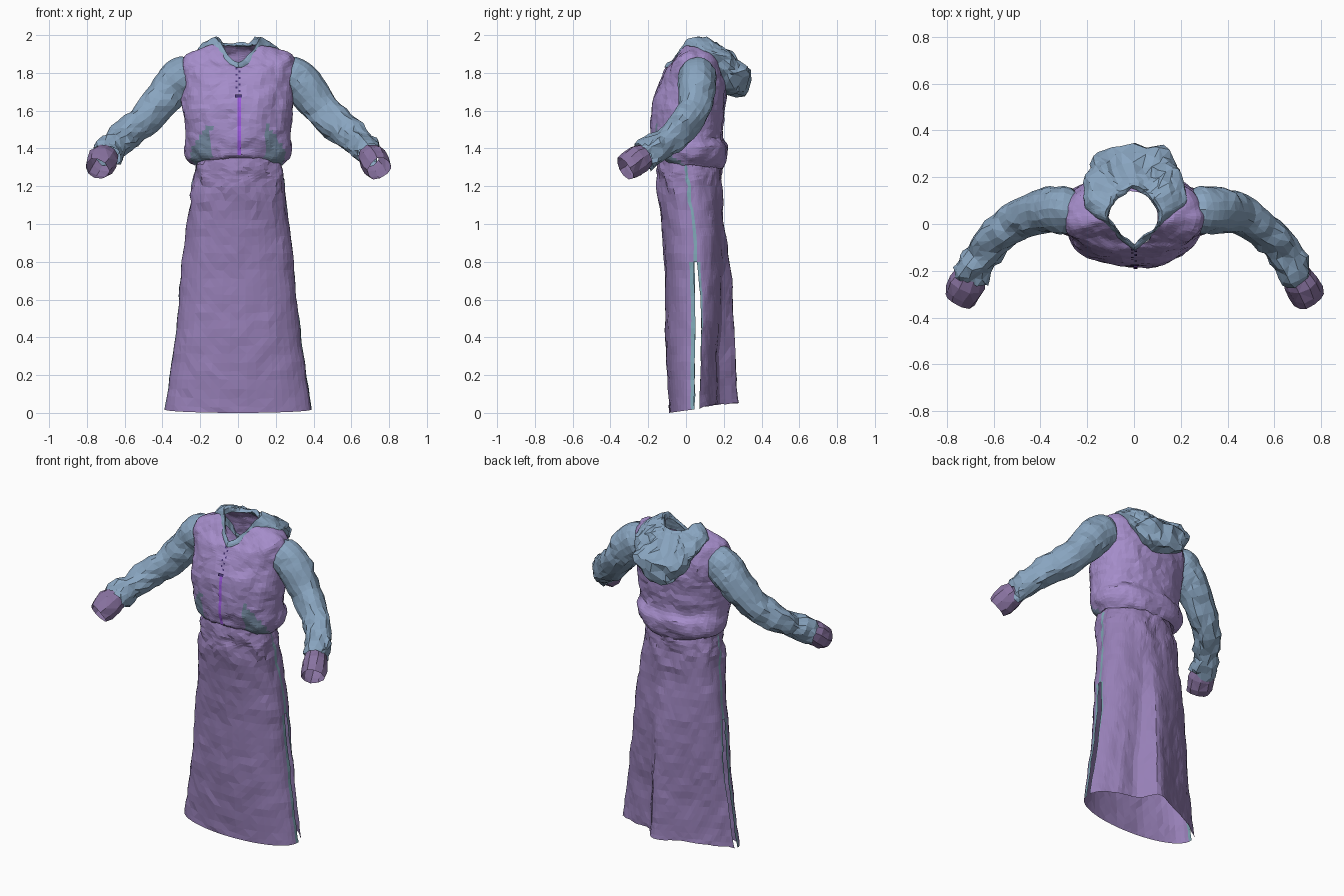
import bpy, bmesh, math
from mathutils import Vector, noise
from mathutils.bvhtree import BVHTree

if "Cube" in bpy.data.objects:
    bpy.data.objects.remove(bpy.data.objects["Cube"])


def material(name, rgb):
    m = bpy.data.materials.new(name)
    lin = [(c / 255 / 12.92) if c < 10 else ((c / 255 + 0.055) / 1.055) ** 2.4 for c in rgb]
    m.diffuse_color = (*lin, 1)
    m.use_nodes = True
    m.node_tree.nodes["Principled BSDF"].inputs["Base Color"].default_value = m.diffuse_color
    return m


LILAC = material("lilac", (165, 141, 202))
SKIRT = material("skirt_purple", (150, 127, 182))
BLUE = material("dusty_blue", (137, 165, 192))
CUFF = material("cuff_plum", (136, 114, 160))
TEAL = material("pocket_teal", (118, 140, 163))
TRIM = material("slit_teal", (124, 164, 178))
ZIP = material("zip_violet", (160, 90, 228))
DARK = material("zip_dark", (72, 52, 118))


def crumple(p, amp, freq):
    """Cloth wrinkles from position based noise."""
    return p + noise.noise_vector(p * freq) * amp + noise.noise_vector(p * freq * 2.7) * amp * 0.5


def sample(rows, t):
    """Smooth interpolation through table rows, t in 0..1."""
    f = t * (len(rows) - 1)
    i = min(int(f), len(rows) - 2)
    u = f - i
    a, b, c, d = (rows[max(0, min(len(rows) - 1, i + k))] for k in (-1, 0, 1, 2))
    return [0.5 * (2 * q + (r - p) * u + (2 * p - 5 * q + 4 * r - s) * u * u
                   + (3 * q - p - 3 * r + s) * u ** 3) for p, q, r, s in zip(a, b, c, d)]


def loft(name, rings, mats, rule=None, skip=None, closed=True):
    """Skin a list of point rings; rule picks the material, skip leaves holes."""
    bm = bmesh.new()
    vs = [[bm.verts.new(p) for p in r] for r in rings]
    n = len(rings[0])
    for i in range(len(rings) - 1):
        for j in range(n if closed else n - 1):
            k = (j + 1) % n
            quad = [vs[i][j], vs[i][k], vs[i + 1][k], vs[i + 1][j]]
            mid = sum((v.co for v in quad), Vector()) / 4
            if skip and skip(j, mid):
                continue
            f = bm.faces.new(quad)
            if rule:
                f.material_index = rule(j, mid)
    bmesh.ops.triangulate(bm, faces=bm.faces[:], quad_method='SHORT_EDGE')
    me = bpy.data.meshes.new(name)
    bm.to_mesh(me)
    bm.free()
    for m in mats:
        me.materials.append(m)
    ob = bpy.data.objects.new(name, me)
    bpy.context.collection.objects.link(ob)
    return ob


def body_ring(row, n, front=0.9, rear=0.9, vee=0.0):
    """Ring around the body; angle 0 is the front, vee sharpens the neckline."""
    zf, zs, zb, rx, yf, yb = row
    pts = []
    for j in range(n):
        a = 2 * math.pi * j / n
        s, c = math.sin(a), math.cos(a)
        x = rx * math.copysign(abs(s) ** (front if c > 0 else rear), s)
        z = zs + (zf - zs) * max(c, 0) ** (2 + vee) + (zb - zs) * max(-c, 0) ** 2
        if c > 0:
            c += vee * 0.6 * (1 - abs(s) - c)
        pts.append(Vector((x, (yf + yb) / 2 - (yb - yf) / 2 * c, z)))
    return pts


# Jacket body: front, side and back heights, half width, front and back depth
TORSO = [(1.35, 1.31, 1.29, .235, -.145, .19), (1.37, 1.35, 1.33, .27, -.165, .215),
         (1.42, 1.41, 1.40, .285, -.178, .225), (1.48, 1.47, 1.45, .28, -.185, .195),
         (1.56, 1.56, 1.55, .29, -.185, .20), (1.66, 1.66, 1.66, .298, -.17, .21),
         (1.74, 1.75, 1.75, .30, -.14, .21), (1.79, 1.83, 1.83, .305, -.12, .19),
         (1.81, 1.89, 1.88, .285, -.11, .175), (1.825, 1.925, 1.91, .20, -.105, .16),
         (1.835, 1.95, 1.935, .10, -.095, .135)]


def pocket(j, p):
    x = abs(p.x)
    return int(p.y < -0.02 and 0.14 < x < 0.25 and p.z < 1.52 - (x - 0.16) * 1.4)


rings = []
for i in range(41):
    t = i / 40
    pw = 0.9 - 0.2 * max(0, min(1, (t - 0.4) / 0.25))
    vee = max(0, (t - 0.8) / 0.2)
    rings.append([crumple(p, 0.014, 9) for p in body_ring(sample(TORSO, t), 64, pw, pw, vee)])
jacket = loft("jacket_body", rings, [LILAC, TEAL], pocket)
# Hem turned inward to the waist
hem = [rings[0], [Vector((p.x * 0.85, p.y * 0.85, p.z + 0.03)) for p in rings[0]]]
loft("jacket_hem", hem, [LILAC])

# Zip strip laid on the jacket front
tree = BVHTree.FromPolygons([v.co for v in jacket.data.vertices],
                            [p.vertices[:] for p in jacket.data.polygons])


def front_strip(name, x, half, z0, z1, mat, n=12, lift=0.005):
    out = []
    for i in range(n + 1):
        z = z0 + (z1 - z0) * i / n
        hit = tree.ray_cast(Vector((x, -1, z)), Vector((0, 1, 0)))[0]
        y = (hit.y if hit and hit.y < 0 else -0.11) - lift
        out.append([Vector((x - half, y, z)), Vector((x + half, y, z))])
    return loft(name, out, [mat], closed=False)


front_strip("zip_strip", 0.007, 0.009, 1.365, 1.67, ZIP)
front_strip("zip_pull", 0.003, 0.018, 1.67, 1.685, DARK, 1, 0.009)
for k in range(8):
    z = 1.70 + k * 0.017
    front_strip("zip_tooth", 0.008 * (-1) ** k, 0.005, z, z + 0.01, DARK, 1)

# Hood lying folded around the neck and down the back
HOOD = [(1.83, 1.95, 1.935, .105, -.085, .145), (1.85, 1.99, 1.95, .118, -.09, .165),
        (1.845, 1.96, 1.91, .175, -.10, .24), (1.83, 1.925, 1.79, .215, -.11, .335),
        (1.825, 1.895, 1.67, .21, -.11, .31), (1.825, 1.87, 1.69, .17, -.10, .19)]
hood = []
for i in range(15):
    ring = []
    for p in body_ring(sample(HOOD, i / 14), 44, 1.0, 1 - 0.3 * min(1, i / 8), 1.0):
        back = max(0, min(1, (p.y - 0.05) / 0.2))
        amp = 0.012 + 0.024 * back
        # sunken middle of the pouch
        p.z -= 0.03 * back * math.exp(-(p.x / 0.06) ** 2) * (3 <= i <= 7)
        ring.append(crumple(p, amp, 11))
    hood.append(ring)
loft("hood", hood, [BLUE])

# Sleeves and cuffs: centre and radius along the arm
ARM = [(.235, .06, 1.79, .07), (.275, .06, 1.785, .104), (.32, .06, 1.755, .108),
       (.38, .055, 1.69, .101), (.47, .03, 1.58, .092), (.57, -.04, 1.49, .084),
       (.65, -.13, 1.42, .076), (.705, -.225, 1.36, .072)]
WRIST = [(.70, -.215, 1.365, .066), (.715, -.25, 1.345, .08), (.735, -.29, 1.312, .077),
         (.748, -.322, 1.292, .068)]


def tube(name, rows, side, steps, n, mat, amp0, amp1):
    out = []
    for i in range(steps + 1):
        t = i / steps
        x, y, z, r = sample(rows, t)
        c = Vector((x, y, z))
        d = (Vector(sample(rows, min(1, t + .02))[:3]) - Vector(sample(rows, max(0, t - .02))[:3])).normalized()
        u = d.cross(Vector((0, 1, 0))).normalized()
        w = d.cross(u)
        ring = []
        for j in range(n):
            a = 2 * math.pi * j / n
            p = c + (u * math.cos(a) + w * math.sin(a) * 0.95) * r
            p.x *= side
            ring.append(crumple(p, amp0 + (amp1 - amp0) * t * t, 12))
        out.append(ring[::side])
    return loft(name, out, [mat])


for side, label in ((-1, "left"), (1, "right")):
    tube("sleeve_" + label, ARM, side, 22, 16, BLUE, 0.009, 0.03)
    tube("cuff_" + label, WRIST, side, 3, 10, CUFF, 0.008, 0.012)

# Long skirt: height, half width, front and back depth
GOWN = [(1.36, .215, -.14, .175), (1.28, .23, -.155, .187), (1.20, .243, -.15, .19),
        (1.0, .27, -.13, .20), (.80, .297, -.115, .235), (.60, .312, -.11, .25),
        (.40, .333, -.11, .262), (.20, .362, -.10, .272), (0, .39, -.09, .28)]
# Back hem outline: share of the half width, share of the depth
FOLD = [(-1, 0), (-.75, .3), (-.4, .6), (0, .95), (.12, 1), (.22, .8), (.36, .46), (.62, .42), (.85, .22), (1, 0)]
NF, NB = 24, 44


def fold_depth(u):
    for (a, p), (b, q) in zip(FOLD, FOLD[1:]):
        if u <= b:
            return p + (q - p) * (u - a) / (b - a)
    return 0


def arc(n, narrow=0.11):
    """Half circle angles with a narrow trim column at either end."""
    return [0] + [narrow + (math.pi - 2 * narrow) * i / (n - 2) for i in range(n - 1)] + [math.pi]


gown = []
for i in range(37):
    z, rx, yf, yb = sample(GOWN, i / 36)
    open_ = max(0, min(1, (0.82 - z) / 0.3)) * min(1, 0.6 + z)
    lean = -0.045 * max(0, (z - 0.95) / 0.3)
    y0, y1 = 0.04 + 0.01 * open_ + lean, 0.058 + 0.024 * open_ + lean
    drape = max(0, min(1, (1.1 - z) / 0.8))
    amp = 0.007 + 0.011 * max(0, min(1, (z - 1.0) / 0.2))
    ring = []
    for a in arc(NF):  # front panel, from -x to +x
        x, s = -rx * math.cos(a), math.sin(a)
        ring.append(Vector((x, y0 + (yf - y0) * s ** 0.9, z + 0.018 * (1 - s) * (z < 0.1))))
    for a in arc(NB):  # back panel with hanging folds, from +x to -x
        u, s = math.cos(a), abs(math.sin(a))
        depth = s ** 0.9 * (1 - drape) + fold_depth(u) * drape
        ring.append(Vector((rx * u, y1 + (yb - y1) * depth,
                            z + (0.02 + 0.03 * s) * max(0, 1 - z / 0.2))))
    gown.append([crumple(p, amp, 10) if p.z > 0.03 else p for p in ring])

GAPS = (NF, NF + NB + 1)
TRIMS = (0, NF - 1, NF + 1, NF + NB)


def trim(j, p):
    return int((j in GAPS and p.z < 1.31) or (j in TRIMS and p.z < 0.8))


def slit(j, p):
    return j in GAPS and p.z < 0.8


loft("skirt", gown, [SKIRT, TRIM], trim, slit)
